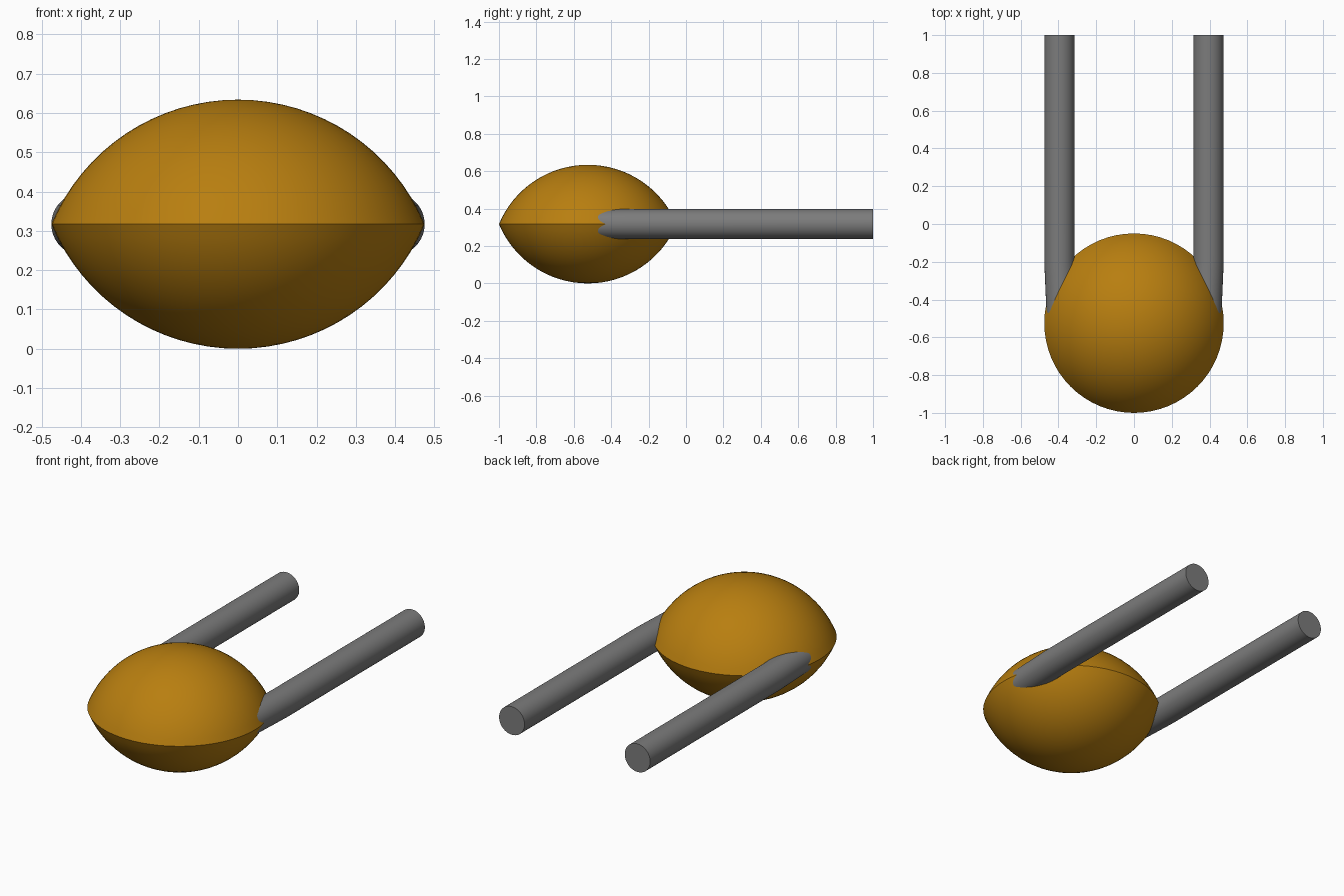
import bpy, bmesh, math
from mathutils import Matrix, Vector

cube = bpy.data.objects.get("Cube")
if cube:
    bpy.data.objects.remove(cube, do_unlink=True)

RIM, HALF_H = 0.475, 0.317          # lens body radius and half height
CY, CZ = -0.525, 0.317              # lens centre
ROD_X, ROD_R = 0.395, 0.08          # rod offset and radius


def material(name, color):
    mat = bpy.data.materials.new(name)
    mat.use_nodes = True
    mat.diffuse_color = color
    mat.node_tree.nodes["Principled BSDF"].inputs["Base Color"].default_value = color
    return mat


def finish(name, bm, mat):
    bmesh.ops.recalc_face_normals(bm, faces=bm.faces[:])
    mesh = bpy.data.meshes.new(name)
    bm.to_mesh(mesh)
    bm.free()
    mesh.materials.append(mat)
    obj = bpy.data.objects.new(name, mesh)
    bpy.context.collection.objects.link(obj)
    bpy.ops.object.select_all(action='DESELECT')
    obj.select_set(True)
    bpy.context.view_layer.objects.active = obj
    bpy.ops.object.shade_smooth_by_angle(angle=math.radians(30))
    return obj


gold = material("amber", (0.48, 0.21, 0.005, 1))
grey = material("grey", (0.2, 0.2, 0.2, 1))

# Lens body: two shallow spherical caps meeting at a sharp rim
R = (RIM ** 2 + HALF_H ** 2) / (2 * HALF_H)
half_angle = math.asin(RIM / R)
steps = 16
upper = [(R * math.sin(half_angle * i / steps),
          R * math.cos(half_angle * i / steps) - (R - HALF_H)) for i in range(steps + 1)]
profile = upper + [(r, -z) for r, z in reversed(upper[:-1])]
bm = bmesh.new()
verts = [bm.verts.new((r, CY, CZ + z)) for r, z in profile]
edges = [bm.edges.new(pair) for pair in zip(verts, verts[1:])]
bmesh.ops.spin(bm, geom=verts + edges, cent=(0, CY, CZ), axis=(0, 0, 1),
               angle=2 * math.pi, steps=64, use_duplicate=False)
bmesh.ops.remove_doubles(bm, verts=bm.verts[:], dist=1e-5)
finish("lens_body", bm, gold)

# Side rods: straight at the back, bending slightly inward into the body
path = [(ROD_X, 1.0), (ROD_X, -0.2), (ROD_X - 0.015, -0.55)]
SIDES = 48
for name, side in (("left_rod", 1), ("right_rod", -1)):
    bm = bmesh.new()
    rings = []
    for x, y in path:
        place = Matrix.Translation((side * x, y, CZ)) @ Matrix.Rotation(math.pi / 2, 4, 'X')
        ring = bmesh.ops.create_circle(bm, cap_ends=False, segments=SIDES,
                                       radius=ROD_R, matrix=place)["verts"]
        rings.append(ring)
    for a, b in zip(rings, rings[1:]):
        for i in range(SIDES):
            j = (i + 1) % SIDES
            bm.faces.new((a[i], a[j], b[j], b[i]))
    bm.faces.new(rings[0])
    bm.faces.new(rings[-1])
    finish(name, bm, grey)
